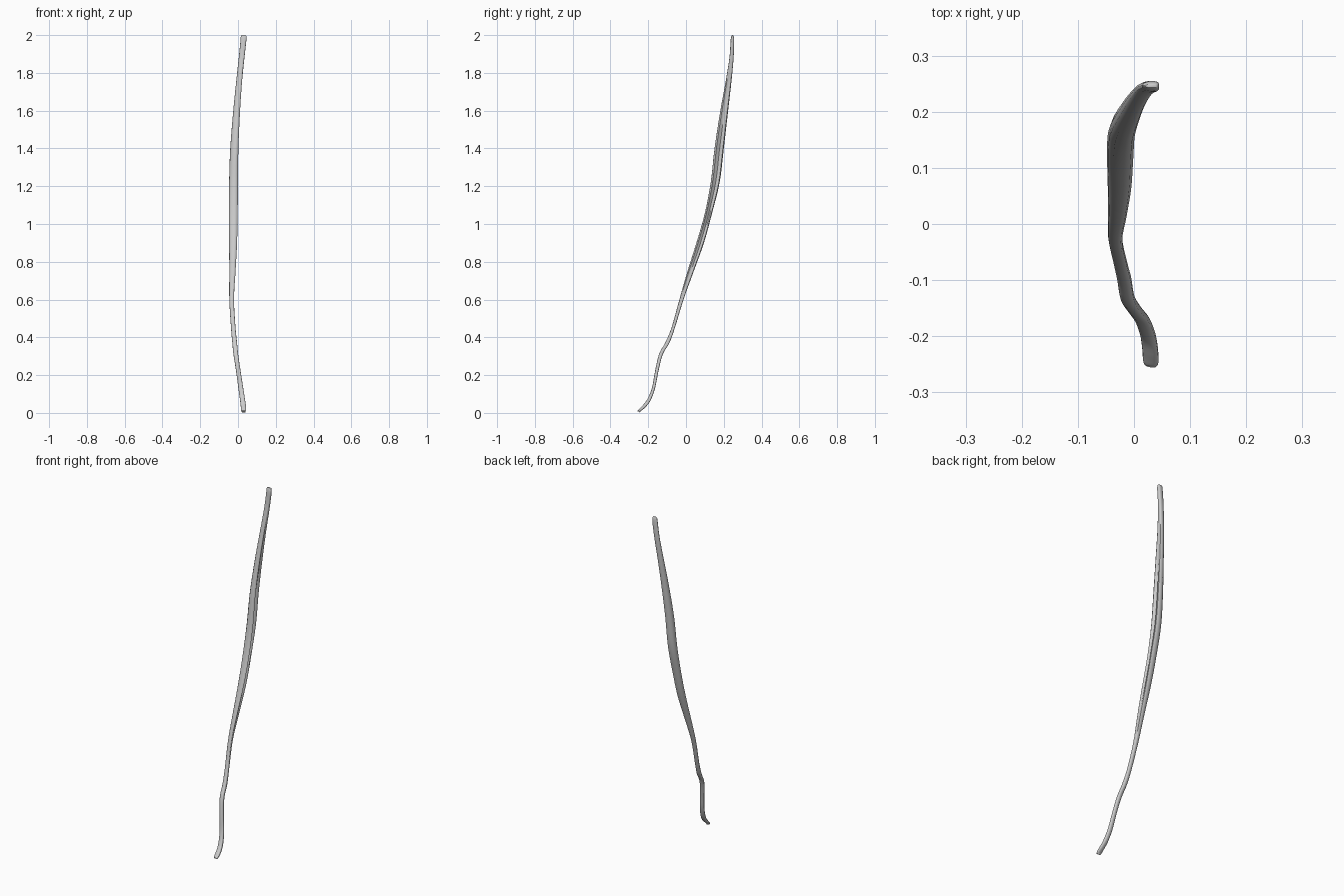
import bpy, bmesh

# stations along the stem: z, x min, x max, y min, y max, groove depth
ST = [
    (0.007, 0.019, 0.040, -0.256, -0.243, 0.0),
    (0.014, 0.016, 0.043, -0.253, -0.234, 0.0),
    (0.030, 0.015, 0.043, -0.239, -0.215, 0.0),
    (0.065, 0.011, 0.038, -0.209, -0.188, 0.0),
    (0.130, 0.002, 0.028, -0.181, -0.164, 0.0),
    (0.220, -0.010, 0.014, -0.164, -0.146, 0.0),
    (0.310, -0.024, 0.001, -0.143, -0.123, 0.0),
    (0.370, -0.030, -0.005, -0.111, -0.088, 0.0),
    (0.450, -0.037, -0.013, -0.077, -0.059, 0.0),
    (0.600, -0.046, -0.021, -0.035, -0.013, 0.1),
    (0.750, -0.046, -0.013, 0.008, 0.041, 0.3),
    (0.900, -0.047, -0.005, 0.055, 0.095, 0.4),
    (1.050, -0.048, -0.002, 0.098, 0.136, 0.5),
    (1.220, -0.047, 0.000, 0.131, 0.178, 0.5),
    (1.400, -0.041, 0.002, 0.151, 0.200, 0.5),
    (1.600, -0.025, 0.011, 0.182, 0.223, 0.3),
    (1.750, -0.010, 0.021, 0.209, 0.240, 0.2),
    (1.880, 0.004, 0.034, 0.230, 0.252, 0.0),
    (1.970, 0.013, 0.044, 0.236, 0.255, 0.0),
    (1.993, 0.015, 0.044, 0.240, 0.253, 0.0),
    (2.000, 0.019, 0.040, 0.243, 0.249, 0.0),
]


def section(s):
    """Rounded ring with a shallow groove open to the right."""
    z, x0, x1, y0, y1, d = s
    prof = [(1, -0.6), (0.8, -0.92), (0.3, -1), (-0.5, -0.78), (-0.92, -0.35),
            (-1, 0.1), (-0.8, 0.6), (-0.25, 0.95), (0.4, 1), (0.85, 0.8),
            (0.98 - 0.25 * d, 0.45), (1 - d, 0.1), (1 - 0.55 * d, -0.3)]
    cx, cy, hx, hy = (x0 + x1) / 2, (y0 + y1) / 2, (x1 - x0) / 2, (y1 - y0) / 2
    return [(cx + u * hx, cy + v * hy, z) for u, v in prof]


def spline(p0, p1, p2, p3, t):
    return [0.5 * (2 * b + (c - a) * t + (2 * a - 5 * b + 4 * c - d) * t * t
                   + (3 * b - a - 3 * c + d) * t ** 3)
            for a, b, c, d in zip(p0, p1, p2, p3)]


# smooth the stations into closely spaced rings
path = []
for i in range(len(ST) - 1):
    p = [ST[max(0, min(len(ST) - 1, i + k))] for k in (-1, 0, 1, 2)]
    path += [spline(*p, j / 4) for j in range(4)]
path.append(ST[-1])

# skin the rings into the stem
bm = bmesh.new()
rings = [[bm.verts.new(co) for co in section(s)] for s in path]
for v in rings[0]:                      # slant the foot end down to the ground
    v.co.z = max(0, 0.007 - (v.co.y + 0.249))
n = len(rings[0])
for a, b in zip(rings, rings[1:]):
    for k in range(n):
        m = (k + 1) % n
        bm.faces.new((a[k], a[m], b[m], b[k]))
bm.faces.new(rings[0])
bm.faces.new(rings[-1])
bmesh.ops.recalc_face_normals(bm, faces=bm.faces)
mesh = bpy.data.meshes.new("stem")
bm.to_mesh(mesh)
bm.free()
stem = bpy.data.objects.new("stem", mesh)
bpy.context.collection.objects.link(stem)
bpy.context.view_layer.objects.active = stem
stem.select_set(True)
bpy.ops.object.shade_smooth_by_angle(angle=0.9)
